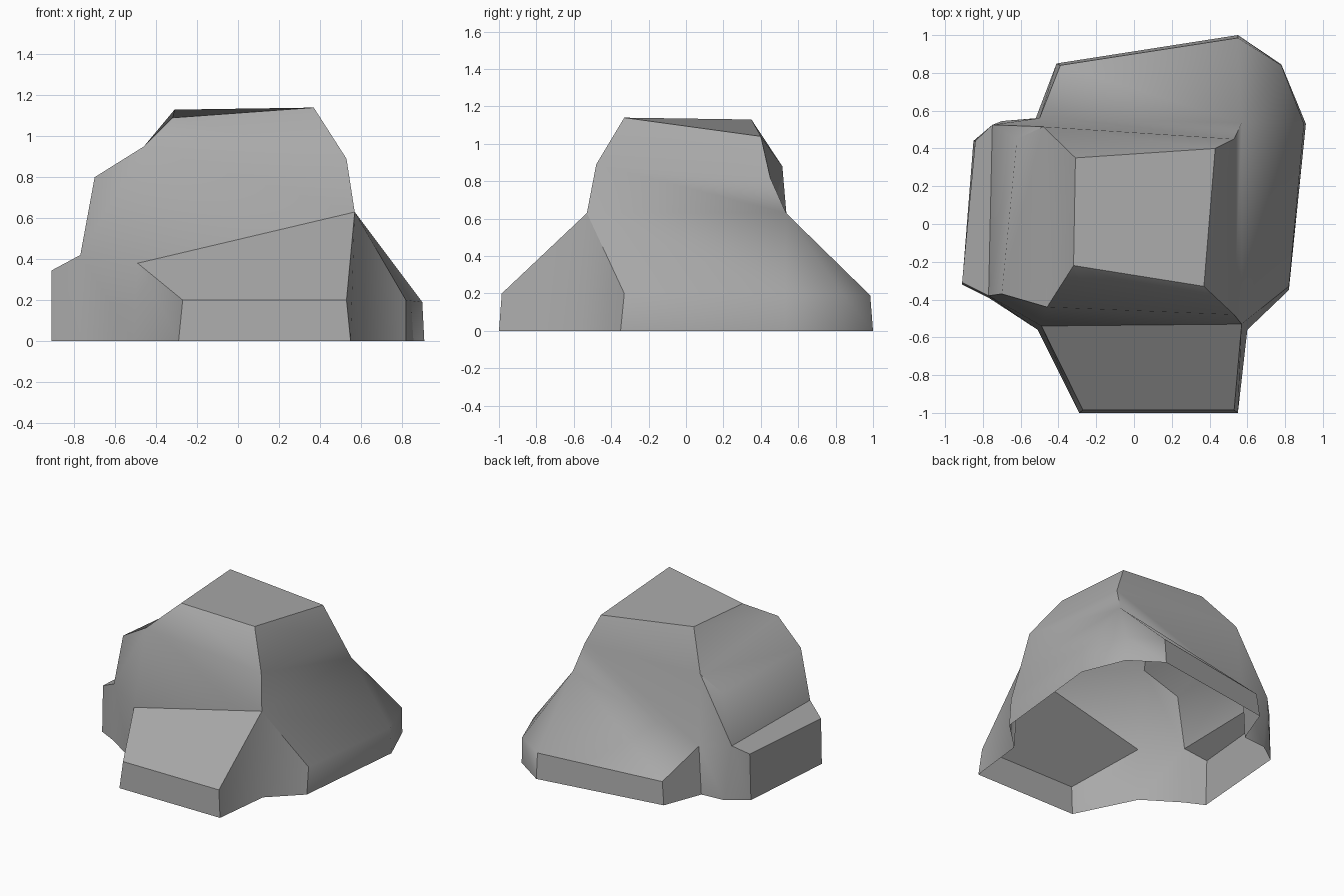
import bpy
import bmesh
import math

# Remove the default cube only
default_cube = bpy.data.objects.get("Cube")
if default_cube:
    bpy.data.objects.remove(default_cube, do_unlink=True)

# Single stone colour
stone = bpy.data.materials.new("stone grey")
stone.use_nodes = True
stone_colour = (0.4, 0.4, 0.4, 1)
stone.diffuse_color = stone_colour
stone.node_tree.nodes["Principled BSDF"].inputs["Base Color"].default_value = stone_colour

bm = bmesh.new()


def column(*points):
    """Add a run of corner vertices, ordered from top to ground."""
    return [bm.verts.new(point) for point in points]


def flank(first, second):
    """Fill the strip of quads between two corner columns."""
    for upper in range(len(first) - 1):
        lower = upper + 1
        bm.faces.new((first[upper], first[lower], second[lower], second[upper]))


# Ridges running down the four corners of the crown
front_pos = column((.37, -.33, 1.14), (.53, -.48, .89), (.57, -.53, .63))
back_pos = column((.43, .40, 1.04), (.53, .45, .82), (.57, .535, .63))
back_neg = column((-.31, .35, 1.13), (-.48, .515, .88), (-.50, .56, .36))
front_neg = column((-.32, -.22, 1.09), (-.46, -.44, .95), (-.49, -.54, .38))

# Flared feet: the lower ends of each flank
front_foot_pos = column((.53, -.985, .2), (.55, -1, 0))
front_foot_neg = column((-.27, -.985, .2), (-.29, -1, 0))
back_foot_pos = column((.55, .985, .19), (.55, 1, 0))
back_foot_neg = column((-.39, .84, .17), (-.41, .85, 0))
side_foot_front = column((.82, -.33, .2), (.82, -.35, 0))
side_foot_back = column((.90, .53, .19), (.91, .53, 0))
round_corner = column((.78, .84, .19), (.78, .845, 0))

# Stepped shoulder on the negative side
step_front = column((-.70, -.37, .80), (-.77, -.38, .42),
                    (-.91, -.31, .345), (-.91, -.32, 0))
step_back = column((-.62, .45, .75), (-.75, .525, .415),
                   (-.84, .44, .345), (-.85, .44, 0))

# Crown and the four main flanks
bm.faces.new([ridge[0] for ridge in (front_pos, back_pos, back_neg, front_neg)])
flank(front_neg + front_foot_neg, front_pos + front_foot_pos)
flank(front_pos + side_foot_front, back_pos + side_foot_back)
flank(back_pos + back_foot_pos, back_neg + back_foot_neg)
flank(back_neg[:2] + step_back, front_neg[:2] + step_front)

# Rounded corner between the side and back feet
flank(side_foot_back, round_corner)
flank(round_corner, back_foot_pos)
bm.faces.new((back_pos[-1], side_foot_back[0], round_corner[0]))
bm.faces.new((back_pos[-1], round_corner[0], back_foot_pos[0]))

# Notched corner between the front and side feet
notch_base = bm.verts.new((.60, -.56, 0))
for foot in (front_foot_pos, side_foot_front):
    bm.faces.new((front_pos[-1], *foot, notch_base))


def shoulder_end(ridge, step, foot, inner, middle):
    """Close one end of the stepped shoulder and the foot beside it."""
    inner_base, middle_base = column(inner, middle)
    bm.faces.new((ridge[1], step[0], step[1]))
    bm.faces.new((ridge[1], step[1], middle_base, inner_base, ridge[2]))
    bm.faces.new((step[1], step[2], step[3], middle_base))
    bm.faces.new((ridge[2], inner_base, foot[1], foot[0]))


shoulder_end(front_neg, step_front, front_foot_neg, (-.51, -.56, 0), (-.77, -.39, 0))
shoulder_end(back_neg, step_back, back_foot_neg, (-.52, .56, 0), (-.70, .545, 0))

# Finish the open-bottomed shell
bmesh.ops.recalc_face_normals(bm, faces=bm.faces)
mesh = bpy.data.meshes.new("rock_shell")
bm.to_mesh(mesh)
bm.free()
mesh.materials.append(stone)
rock = bpy.data.objects.new("rock_shell", mesh)
bpy.context.collection.objects.link(rock)

# Soft slopes with crisp ridges
bpy.ops.object.select_all(action="DESELECT")
rock.select_set(True)
bpy.context.view_layer.objects.active = rock
bpy.ops.object.shade_smooth_by_angle(angle=math.radians(40))
